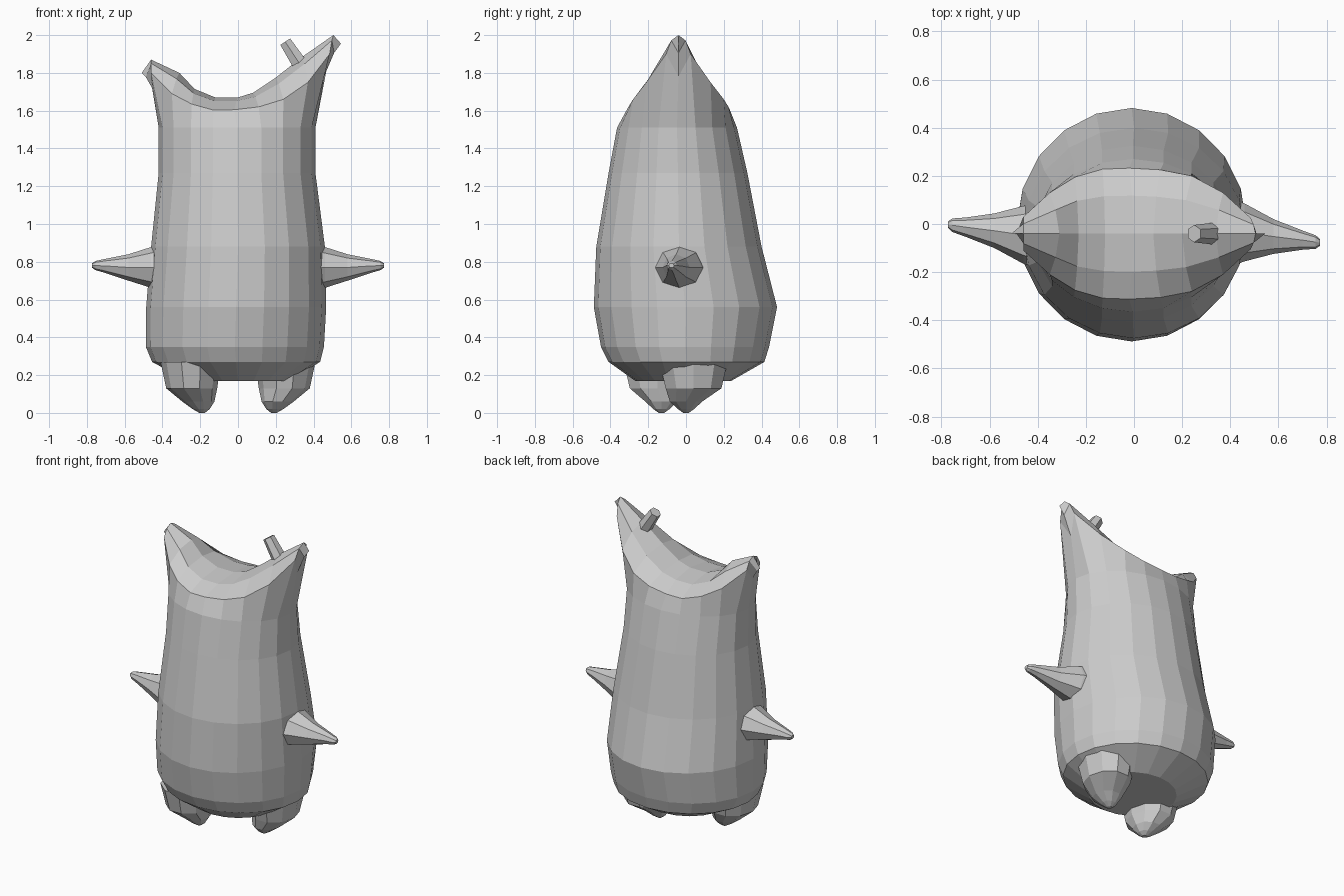
import bpy, bmesh
from math import sin, cos, pi
from mathutils import Vector

if "Cube" in bpy.data.objects:
    bpy.data.objects.remove(bpy.data.objects["Cube"])


def loft(name, rings, cap_start=True, cap_end=True):
    """Skin a list of equal-length closed rings of points."""
    bm = bmesh.new()
    rows = [[bm.verts.new(p) for p in r] for r in rings]
    n = len(rows[0])
    for a, b in zip(rows, rows[1:]):
        for k in range(n):
            m = (k + 1) % n
            bm.faces.new((a[k], a[m], b[m], b[k]))
    if cap_start:
        bm.faces.new(rows[0][::-1])
    if cap_end:
        bm.faces.new(rows[-1])
    bmesh.ops.remove_doubles(bm, verts=bm.verts, dist=0.0005)
    bmesh.ops.recalc_face_normals(bm, faces=bm.faces)
    me = bpy.data.meshes.new(name)
    bm.to_mesh(me)
    bm.free()
    ob = bpy.data.objects.new(name, me)
    bpy.context.collection.objects.link(ob)
    return ob


def oval(x0, x1, y0, y1, z, n):
    cx, cy, rx, ry = (x0 + x1) / 2, (y0 + y1) / 2, (x1 - x0) / 2, (y1 - y0) / 2
    return [(cx + rx * cos(2 * pi * k / n), cy + ry * sin(2 * pi * k / n), z)
            for k in range(n)]


# Body: stacked ovals, then a saddle-shaped top that rises into two ears
N, MID = 20, -0.04
body_rings = [oval(*r, N) for r in (
    (-.27, .27, -.27, .24, .17),
    (-.455, .435, -.41, .415, .27),
    (-.488, .455, -.45, .44, .35),
    (-.486, .467, -.488, .482, .56),
    (-.46, .46, -.475, .40, .88),
    (-.42, .41, -.41, .325, 1.27),
    (-.42, .41, -.365, .27, 1.51))]

# rim (x, half depth, z) and ridge (x, z), from right ear tip to left ear tip
rim = [(.455, 0, 1.78), (.485, .065, 1.90), (.37, .17, 1.75), (.24, .24, 1.66),
       (.11, .265, 1.62), (-.02, .272, 1.605), (-.13, .268, 1.603),
       (-.245, .235, 1.635), (-.35, .17, 1.69), (-.46, .07, 1.80), (-.455, 0, 1.72)]
ridge = [(.545, 1.955), (.505, 2.0), (.34, 1.885), (.20, 1.775), (.08, 1.695),
         (0, 1.67), (-.12, 1.67), (-.23, 1.715), (-.31, 1.80), (-.46, 1.87),
         (-.51, 1.80)]


def top_ring(tx, ty, tz):
    pts = []
    for k in range(N):
        j = min(k, N - k)
        side = 1 if k < N / 2 else -1
        (x, h, z), (rx, rz) = rim[j], ridge[j]
        pts.append((x + tx * (rx - x), MID + side * h * ty, z + tz * (rz - z)))
    return pts


body_rings += [top_ring(0, 1, 0), top_ring(.6, .58, .72), top_ring(1, 0, 1)]
loft("body", body_rings, cap_end=False)

# Feet: rounded stubs, the right one set further back
for name, s, cy in (("left_foot", -1, -.13), ("right_foot", 1, 0)):
    by = cy + (.04 if s > 0 else -.02)
    rings = []
    for z, x, rx, y, ry in ((.27, .25, .16, by, .19), (.13, .245, .135, by, .155),
                            (.06, .21, .085, cy, .09), (.02, .195, .045, cy, .045),
                            (.0, .19, .015, cy, .015)):
        rings.append(oval(s * x - rx, s * x + rx, y - ry, y + ry, z, 10))
    loft(name, rings)

# Arms: tapered cones flaring into the body, angled opposite ways
for name, s in (("left_arm", -1), ("right_arm", 1)):
    rings = []
    for x, dy, z, ry, rz in ((.38, .005, .77, .15, .13), (.46, .005, .77, .12, .108),
                             (.58, -.012, .77, .072, .07), (.70, -.027, .778, .04, .038),
                             (.755, -.035, .78, .028, .024), (.772, -.037, .78, .014, .012)):
        rings.append([(s * x, MID + s * dy + ry * cos(2 * pi * k / 8),
                       z + rz * sin(2 * pi * k / 8)) for k in range(8)])
    loft(name, rings)

# Small horn: leaning six-sided peg on the right ear
base, tip = Vector((.325, MID, 1.85)), Vector((.25, MID, 1.965))
axis = (tip - base).normalized()
u = Vector((0, 1, 0))
v = axis.cross(u)
loft("small_horn", [[c + r * (u * cos(k * pi / 3) + v * sin(k * pi / 3))
                     for k in range(6)] for c, r in ((base, .045), (tip, .036))])
